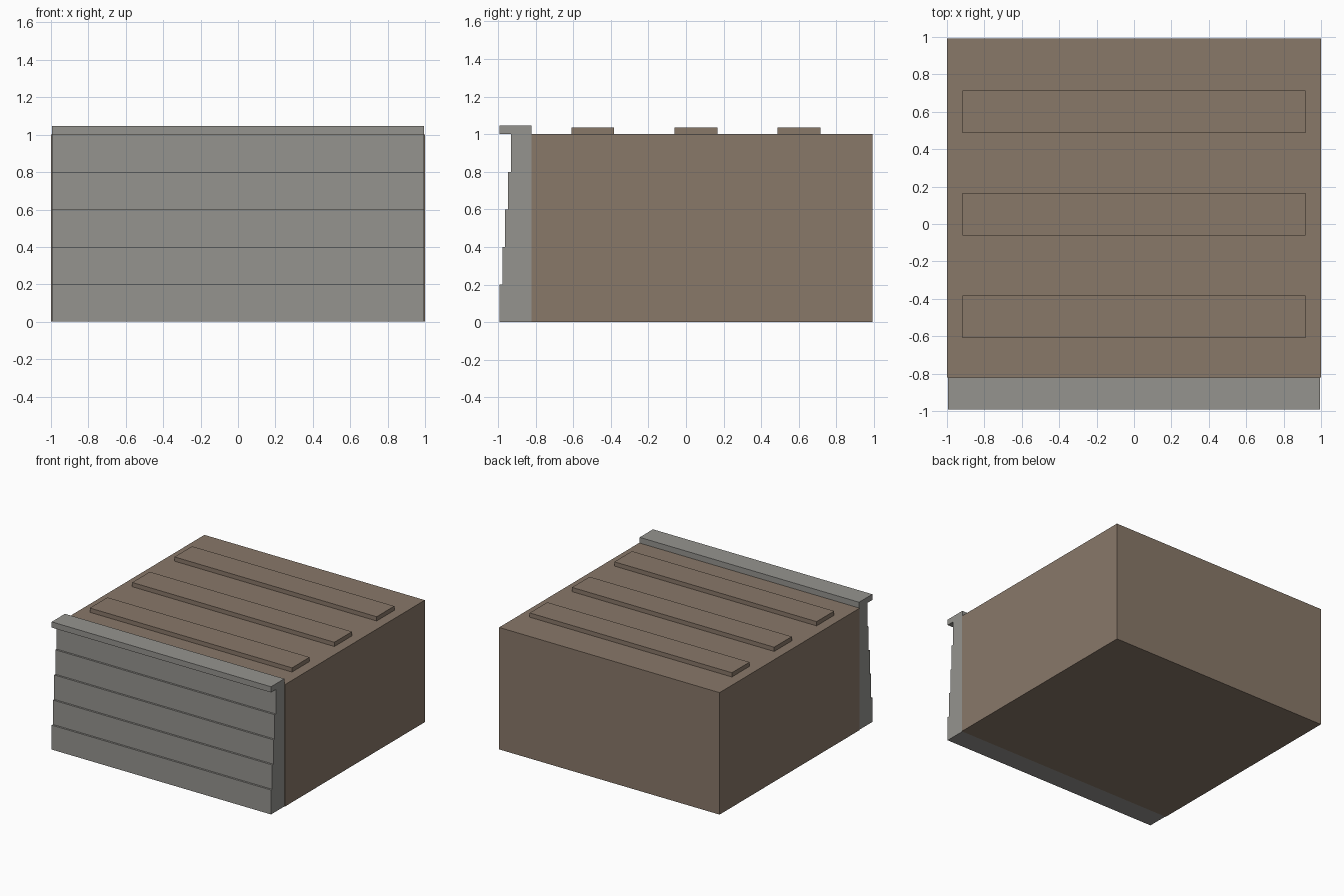
import bpy
import bmesh

if "Cube" in bpy.data.objects:
    bpy.data.objects.remove(bpy.data.objects["Cube"])


def material(name, colour):
    m = bpy.data.materials.new(name)
    m.diffuse_color = (*colour, 1.0)
    m.use_nodes = True
    m.node_tree.nodes["Principled BSDF"].inputs["Base Color"].default_value = m.diffuse_color
    return m


stone = material("grey stone", (0.301, 0.296, 0.275))
earth = material("brown earth", (0.250, 0.188, 0.141))


def box(name, x, y0, y1, z0, z1, mat):
    """Box spanning -x..x, y0..y1, z0..z1."""
    bm = bmesh.new()
    bmesh.ops.create_cube(bm, size=1.0)
    for v in bm.verts:
        v.co.x *= 2 * x
        v.co.y = y1 if v.co.y > 0 else y0
        v.co.z = z1 if v.co.z > 0 else z0
    mesh = bpy.data.meshes.new(name)
    bm.to_mesh(mesh)
    bm.free()
    mesh.materials.append(mat)
    obj = bpy.data.objects.new(name, mesh)
    bpy.context.collection.objects.link(obj)
    return obj


FRONT, BACK, JOIN = -0.993, 0.993, -0.821

# Earth block behind the wall
box("earth_block", 1.0, JOIN, BACK, 0.0, 1.0, earth)

# Raised planting strips on the earth
for i, y in enumerate((-0.496, 0.053, 0.601)):
    box(f"raised_strip_{i + 1}", 0.917, y - 0.114, y + 0.114, 0.99, 1.035, earth)

# Stepped retaining wall: one profile swept across the width
profile = [(JOIN, 0.0)]
for i in range(5):
    y = FRONT + 0.0155 * i
    profile += [(y, 0.2 * i), (y, 0.2 * (i + 1))]
profile.append((JOIN, 1.0))
bm = bmesh.new()
face = bm.faces.new([bm.verts.new((-0.995, y, z)) for y, z in profile])
ext = bmesh.ops.extrude_face_region(bm, geom=[face], use_keep_orig=True)
moved = [g for g in ext["geom"] if isinstance(g, bmesh.types.BMVert)]
bmesh.ops.translate(bm, verts=moved, vec=(1.99, 0, 0))
bmesh.ops.recalc_face_normals(bm, faces=bm.faces)
wall_mesh = bpy.data.meshes.new("stepped_wall")
bm.to_mesh(wall_mesh)
bm.free()
wall_mesh.materials.append(stone)
wall = bpy.data.objects.new("stepped_wall", wall_mesh)
bpy.context.collection.objects.link(wall)

# Coping slab on top of the wall
box("coping", 0.995, FRONT, JOIN, 1.0, 1.047, stone)
